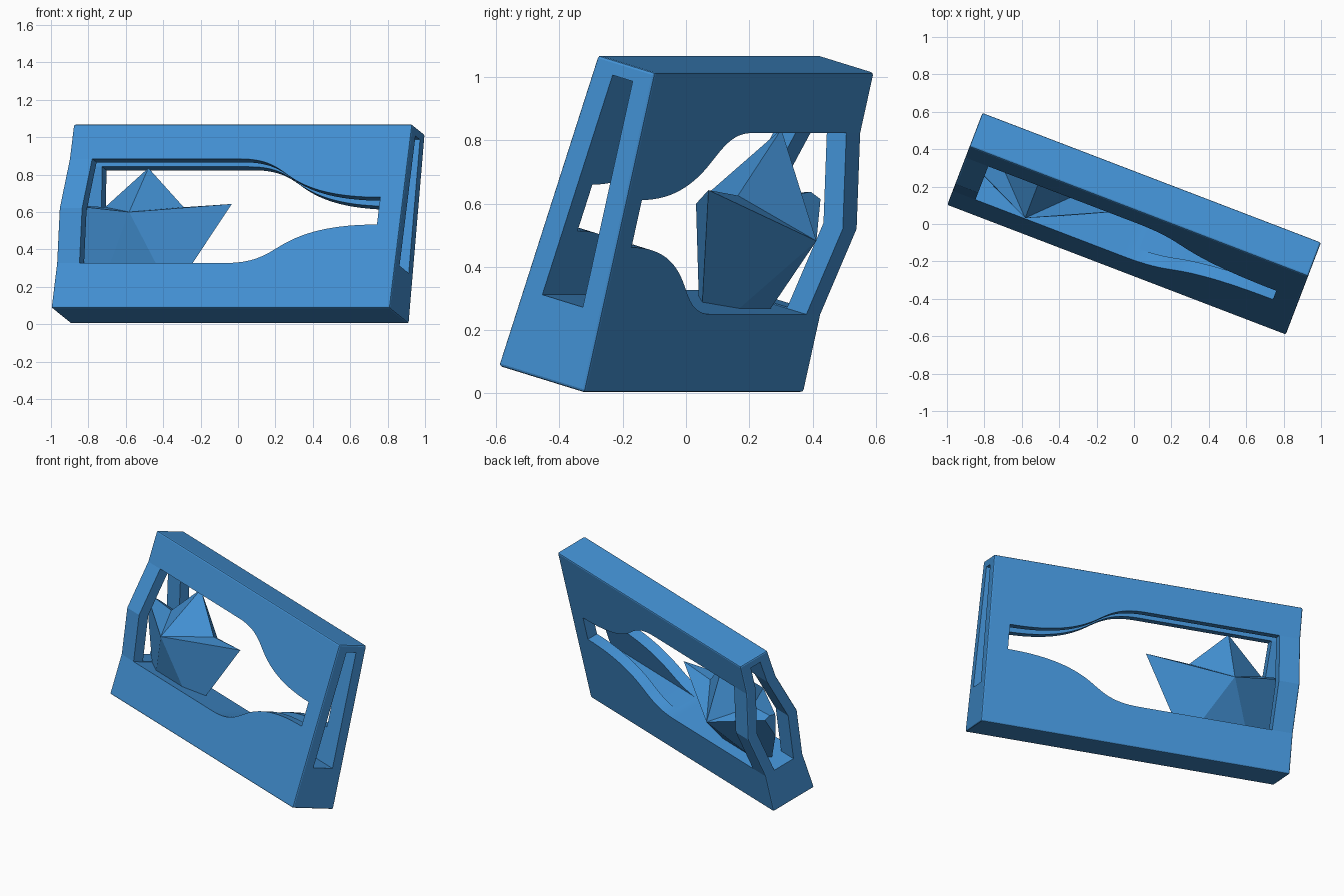
import bpy, bmesh, math
from mathutils import Matrix, Vector
from mathutils.geometry import interpolate_bezier

if "Cube" in bpy.data.objects:
    bpy.data.objects.remove(bpy.data.objects["Cube"])

# Leaning frame axes: x along the length, y through the thickness, z up the face
PLACE = (Matrix.Rotation(math.radians(-20.95), 4, 'Z')
         @ Matrix.Translation((0, -0.118, 0.045))
         @ Matrix.Rotation(math.radians(-16.1), 4, 'X'))
END = 0.969            # half length
HEIGHT = 1.037
HOLE_X = 0.838         # half length of the window
MID = 0.5475           # height of the window's centre line
LOW, HIGH = MID - 0.294, MID + 0.294

blue = bpy.data.materials.new("blue")
blue.diffuse_color = (0.055, 0.28, 0.65, 1)
blue.use_nodes = True
blue.node_tree.nodes["Principled BSDF"].inputs["Base Color"].default_value = blue.diffuse_color


def make(name, verts, faces):
    bm = bmesh.new()
    vs = [bm.verts.new(v) for v in verts]
    for f in faces:
        bm.faces.new([vs[i] for i in f])
    bmesh.ops.recalc_face_normals(bm, faces=bm.faces)
    mesh = bpy.data.meshes.new(name)
    bm.to_mesh(mesh)
    bm.free()
    mesh.materials.append(blue)
    ob = bpy.data.objects.new(name, mesh)
    bpy.context.collection.objects.link(ob)
    ob.matrix_world = PLACE
    return ob


def loft(name, rings):
    """Closed solid through rings of equal point count."""
    n = len(rings[0])
    verts = [p for r in rings for p in r]
    faces = [(k * n + i, k * n + (i + 1) % n, (k + 1) * n + (i + 1) % n, (k + 1) * n + i)
             for k in range(len(rings) - 1) for i in range(n)]
    faces += [tuple(range(n)), tuple(range(len(verts) - n, len(verts)))]
    return make(name, verts, faces)


def wedge(name, levels, inset, reach):
    """Tapered slab whose left end bulges at mid height."""
    def ring(x, bulge):
        half = [(z, 0.152 - 0.0492 * z - inset + (bulge if z == MID else 0)) for z in levels]
        return [(x, -w, z) for z, w in half] + [(x, w, z) for z, w in reversed(half)]
    return loft(name, [ring(-reach, 0.058), ring(-0.79, 0.058), ring(-0.68, 0), ring(reach, 0)])


def use(ob, kind, **settings):
    mod = ob.modifiers.new(kind.lower(), kind)
    for key, value in settings.items():
        setattr(mod, key, value)
    bpy.context.view_layer.objects.active = ob
    bpy.ops.object.modifier_apply(modifier=mod.name)


# Frame: wedge body with softly rounded outer edges
frame = wedge("frame", [0, LOW, MID, HIGH, HEIGHT], 0, END)
use(frame, 'BEVEL', width=0.009, segments=2, limit_method='ANGLE', angle_limit=math.radians(60))

# Lengthwise slot leaving two thin side plates
slot = wedge("slot_cutter", [LOW + 0.004, MID, HIGH, 0.99], 0.068, END + 0.1)

# Bottle-shaped window: full height at the left, narrowing to a neck at the right
shoulder = interpolate_bezier(Vector((0, 0.294)), Vector((0.16, 0.294)),
                              Vector((0.22, 0.25)), Vector((0.30, 0.198)), 14)
neck = interpolate_bezier(Vector((0.30, 0.198)), Vector((0.40, 0.133)),
                          Vector((0.55, 0.077)), Vector((HOLE_X, 0.077)), 16)
side = [(-HOLE_X, 0.294)] + [(p[0], p[1]) for p in shoulder + neck[1:]]
outline = [(x, MID - h) for x, h in side] + [(x, MID + h) for x, h in reversed(side)]
window = loft("window_cutter", [[(x, y, z) for x, z in outline] for y in (-0.4, 0.4)])

for cutter in (slot, window):
    cutter.hide_render = True
    use(frame, 'BOOLEAN', operation='DIFFERENCE', solver='EXACT', object=cutter)
    bpy.data.objects.remove(cutter)

# Star: faceted points around a rim, raised to a peak on each side
CX = -0.555
right = [(0.225, 0.604), (0.499, 0.622), (0.209, 0.12)]
rim = [(CX, 0.822)] + [(CX + x, z) for x, z in right] + [(CX - x, z) for x, z in reversed(right)]
n = len(rim)
verts = [(x, 0, z) for x, z in rim] + [(CX, -0.212, 0.516), (CX, 0.212, 0.516)]
star = make("star", verts, [(i, (i + 1) % n, n + k) for i in range(n) for k in (0, 1)])

# Trim the star where it meets the frame's end and the window sill
bm = bmesh.new()
bm.from_mesh(star.data)
for co, normal in (((-END + 0.004, 0, 0), (-1, 0, 0)), ((0, 0, LOW - 0.01), (0, 0, -1))):
    cut = bmesh.ops.bisect_plane(bm, geom=bm.verts[:] + bm.edges[:] + bm.faces[:],
                                 plane_co=co, plane_no=normal, clear_outer=True)
    edges = [e for e in cut["geom_cut"] if isinstance(e, bmesh.types.BMEdge)]
    bmesh.ops.holes_fill(bm, edges=edges, sides=0)
bmesh.ops.recalc_face_normals(bm, faces=bm.faces)
bm.to_mesh(star.data)
bm.free()

# Smooth the window curve while keeping the creases sharp
bpy.ops.object.select_all(action='DESELECT')
frame.select_set(True)
bpy.context.view_layer.objects.active = frame
bpy.ops.object.shade_smooth_by_angle(angle=math.radians(10))
